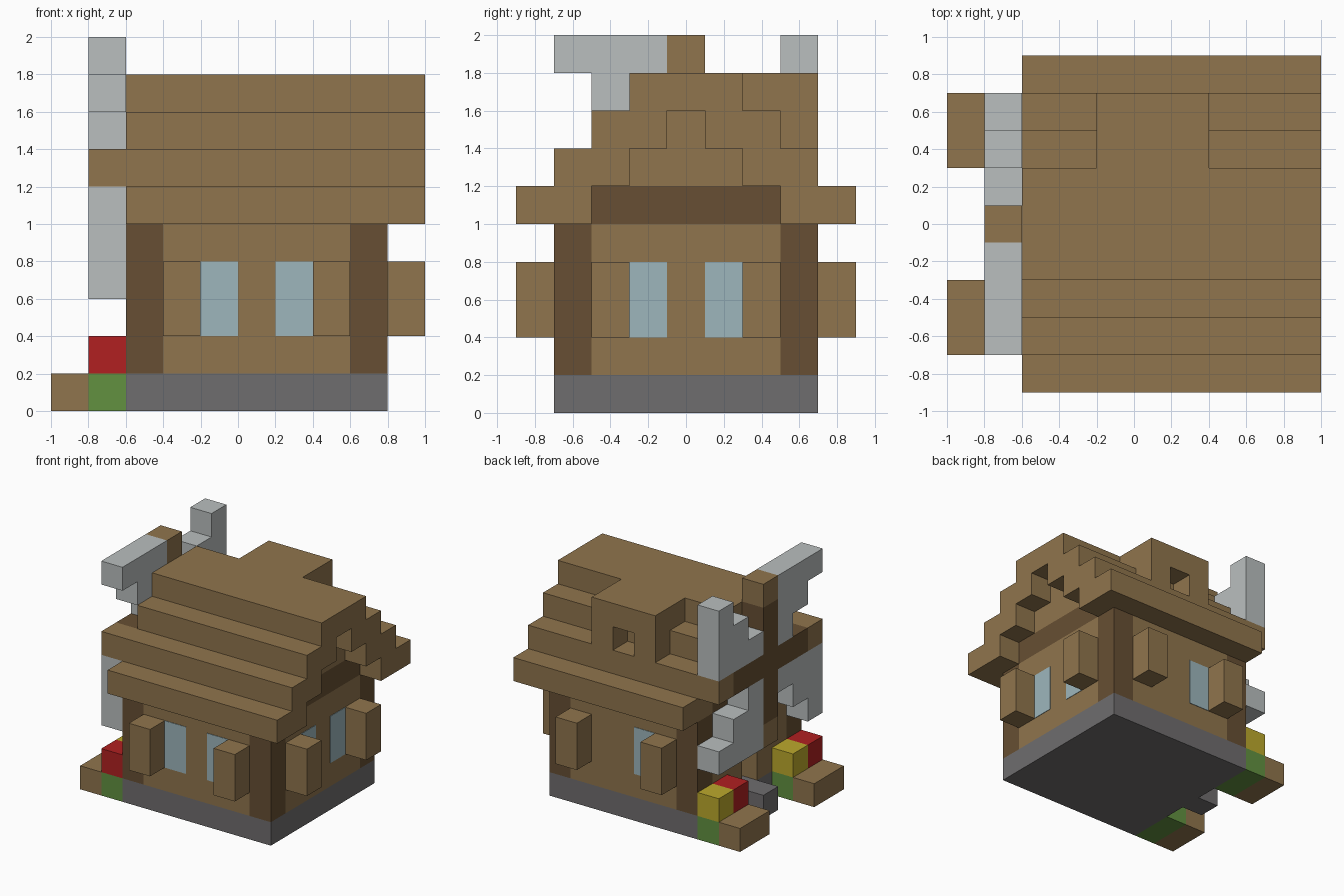
import bpy, bmesh

cube = bpy.data.objects.get("Cube")
if cube:
    bpy.data.objects.remove(cube, do_unlink=True)

V = 0.2  # size of one block


def material(name, hex_code):
    def linear(c):
        return c / 12.92 if c <= 0.04045 else ((c + 0.055) / 1.055) ** 2.4
    rgb = [linear(int(hex_code[i:i + 2], 16) / 255) for i in (0, 2, 4)]
    m = bpy.data.materials.new(name)
    m.use_nodes = True
    m.diffuse_color = (*rgb, 1)
    m.node_tree.nodes["Principled BSDF"].inputs["Base Color"].default_value = (*rgb, 1)
    return m


WOOD = material("wood", "90754D")
BEAM = material("dark_wood", "674F33")
STONE = material("stone", "6F6D6E")
SAIL = material("sail_grey", "BABFBF")
GLASS = material("glass", "9DB6BC")
RED = material("red_flower", "B12021")
YELLOW = material("yellow_flower", "BCA92C")
GREEN = material("grass", "629140")


def prism(name, mat, points, x0, x1):
    """Extrude a (y, z) outline along x."""
    bm = bmesh.new()
    face = bm.faces.new([bm.verts.new((x0, y, z)) for y, z in points])
    new = bmesh.ops.extrude_face_region(bm, geom=[face])["geom"]
    bmesh.ops.translate(bm, vec=(x1 - x0, 0, 0),
                        verts=[g for g in new if isinstance(g, bmesh.types.BMVert)])
    bmesh.ops.recalc_face_normals(bm, faces=bm.faces)
    mesh = bpy.data.meshes.new(name)
    bm.to_mesh(mesh)
    bm.free()
    mesh.materials.append(mat)
    obj = bpy.data.objects.new(name, mesh)
    bpy.context.scene.collection.objects.link(obj)
    return obj


def box(name, mat, x, y, z):
    """Block from (min, max) pairs."""
    return prism(name, mat, [(y[0], z[0]), (y[1], z[0]), (y[1], z[1]), (y[0], z[1])], *x)


def span(side, a, b):
    """Mirror the interval a..b to the given side of zero."""
    return tuple(sorted((side * a, side * b)))


# Foundation and doorstep
box("foundation", STONE, (-0.6, 0.8), (-0.7, 0.7), (0, 0.2))
box("doorstep", STONE, (-0.8, -0.6), (-0.1, 0.1), (0, 0.2))

# Corner posts, long walls, planters with flowers
for side, tag in ((-1, "front"), (1, "back")):
    outer = span(side, 0.5, 0.7)
    for x in (-0.6, 0.6):
        box(tag + "_post", BEAM, (x, x + V), outer, (0.2, 1.0))
    box(tag + "_wall", WOOD, (-0.4, 0.6), outer, (0.2, 1.0))
    for x in (-0.4, 0.4):
        box(tag + "_shutter", WOOD, (x, x + V), span(side, 0.7, 0.9), (0.4, 0.8))
    box(tag + "_planter_board", WOOD, (-1.0, -0.8), span(side, 0.3, 0.7), (0, 0.2))
    box(tag + "_planter_grass", GREEN, (-0.8, -0.6), span(side, 0.3, 0.7), (0, 0.2))
for name, mat, y in (("red_flower", RED, -0.7), ("yellow_flower", YELLOW, -0.5),
                     ("red_flower", RED, 0.3), ("yellow_flower", YELLOW, 0.5)):
    box(name, mat, (-0.8, -0.6), (y, y + V), (0.2, 0.4))

# Window panes on the long walls
for side, x in ((-1, -0.2), (-1, 0.2), (1, -0.2)):
    box("long_wall_window", GLASS, (x, x + V), span(side, 0.7, 0.704), (0.4, 0.8))

# Gable end wall with shutters and panes
box("end_wall", WOOD, (0.6, 0.8), (-0.5, 0.5), (0.2, 1.0))
for side in (-1, 1):
    box("end_shutter", WOOD, (0.8, 1.0), span(side, 0.3, 0.5), (0.4, 0.8))
    box("end_window", GLASS, (0.8, 0.804), span(side, 0.1, 0.3), (0.4, 0.8))

# Entrance wall with a doorway
for side in (-1, 1):
    box("entrance_wall", WOOD, (-0.6, -0.4), span(side, 0.1, 0.5), (0.2, 1.0))
box("door_lintel", WOOD, (-0.6, -0.4), (-0.1, 0.1), (0.6, 1.0))

# Ceiling beam and gable filling
box("ceiling_beam", BEAM, (-0.6, 0.8), (-0.5, 0.5), (1.0, 1.2))
box("gable_lower", WOOD, (-0.6, 0.8), (-0.3, 0.3), (1.2, 1.4))
box("gable_upper", WOOD, (-0.6, 0.8), (-0.1, 0.1), (1.4, 1.6))

# Stepped roof shell: outside steps up, inside steps back down
half = []
for i in range(4):
    y, z = 0.9 - V * i, 1.0 + V * i
    half += [(y, z), (y, z + V)]
for i in range(3):
    y, z = 0.1 + V * i, 1.6 - V * i
    half += [(y, z), (y, z - V)] if i < 2 else [(y, z), (y, 1.0)]
outside, inside = half[:8], half[8:]
outline = (outside + [(-y, z) for y, z in reversed(outside)]
           + [(-y, z) for y, z in reversed(inside)] + inside)
prism("stepped_roof", WOOD, outline, -0.6, 1.0)

# Dormer with a small opening
box("dormer_top", WOOD, (-0.2, 0.4), (0.3, 0.7), (1.6, 1.8))
for x in (-0.2, 0.2):
    box("dormer_cheek", WOOD, (x, x + V), (0.5, 0.7), (1.4, 1.6))

# Windmill wheel: four arms and four stepped sails around a hub
SAIL_SHAPE = [(0.5, 0.5), (1.5, 0.5), (1.5, 1.5), (2.5, 1.5),
              (2.5, 2.5), (3.5, 2.5), (3.5, 3.5), (0.5, 3.5)]


def bar(a, b):
    return [(-0.5, a), (0.5, a), (0.5, b), (-0.5, b)]


def wheel_part(name, mat, shape, turns):
    for _ in range(turns):
        shape = [(v, -u) for u, v in shape]
    prism(name, mat, [(-u * V, 1.3 + v * V) for u, v in shape], -0.8, -0.6)


wheel_part("hub", BEAM, bar(-0.5, 0.5), 0)
for t in range(4):
    wheel_part("sail", SAIL, SAIL_SHAPE, t)
    wheel_part("sail_arm", BEAM, bar(0.5, 2.5), t)
    wheel_part("sail_arm_tip", WOOD, bar(2.5, 3.5), t)
